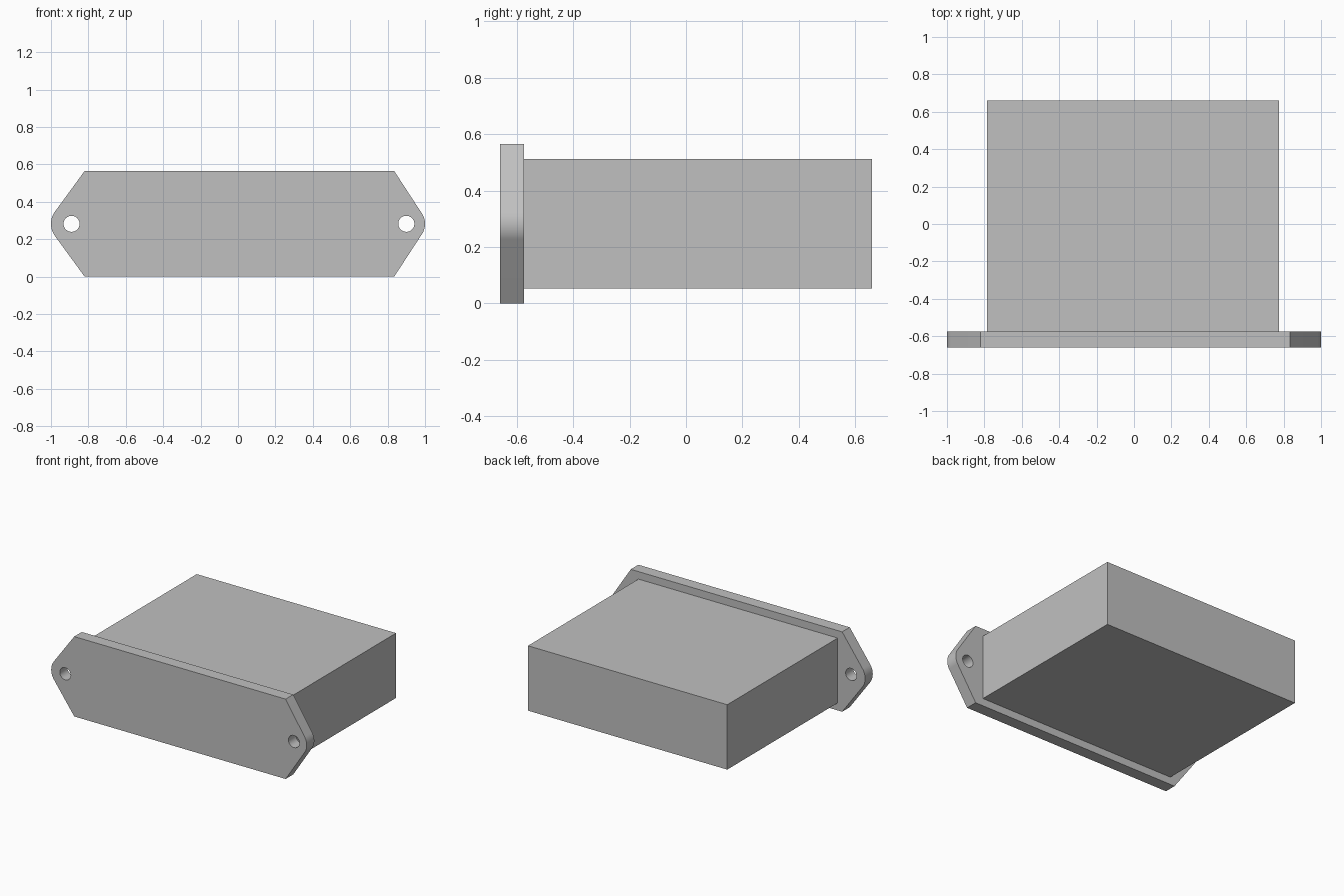
import bpy, bmesh, math

cube = bpy.data.objects.get("Cube")
if cube:
    bpy.data.objects.remove(cube, do_unlink=True)

GREY = (0.53, 0.53, 0.53, 1.0)
PLATE_FRONT, PLATE_BACK, BODY_BACK = -0.66, -0.575, 0.66
HEIGHT = 0.565
MID = HEIGHT / 2

mat = bpy.data.materials.new("plain grey")
mat.use_nodes = True
mat.diffuse_color = GREY
mat.node_tree.nodes["Principled BSDF"].inputs["Base Color"].default_value = GREY


def prism(name, outline, y0, y1):
    """Extrude an x-z outline along y into a closed solid."""
    bm = bmesh.new()
    face = bm.faces.new([bm.verts.new((x, y0, z)) for x, z in outline])
    result = bmesh.ops.extrude_face_region(bm, geom=[face])
    moved = [v for v in result["geom"] if isinstance(v, bmesh.types.BMVert)]
    bmesh.ops.translate(bm, verts=moved, vec=(0, y1 - y0, 0))
    bmesh.ops.recalc_face_normals(bm, faces=bm.faces)
    mesh = bpy.data.meshes.new(name)
    bm.to_mesh(mesh)
    bm.free()
    mesh.materials.append(mat)
    obj = bpy.data.objects.new(name, mesh)
    bpy.context.collection.objects.link(obj)
    return obj


def select_only(obj):
    bpy.ops.object.select_all(action="DESELECT")
    obj.select_set(True)
    bpy.context.view_layer.objects.active = obj


def ear(side, corner, centre, radius, steps=20):
    """One plate end, top to bottom: corner, tangent rounded tip, corner."""
    dx, dz = corner - centre, MID
    angle = math.atan2(dz, dx) - math.acos(radius / math.hypot(dx, dz))
    arc = [angle * (1 - 2 * i / steps) for i in range(steps + 1)]
    tip = [(centre + radius * math.cos(a), MID + radius * math.sin(a)) for a in arc]
    return [(side * x, z) for x, z in [(corner, HEIGHT)] + tip + [(corner, 0)]]


# Mounting plate with rounded ears
right_end = ear(1, 0.835, 0.90, 0.10)
left_end = ear(-1, 0.82, 0.89, 0.11)
plate = prism("mounting_plate", right_end + left_end[::-1], PLATE_FRONT, PLATE_BACK)

# Screw holes through the ears
for hole_x in (-0.89, 0.90):
    circle = [(hole_x + 0.043 * math.cos(i * math.tau / 32),
               MID + 0.043 * math.sin(i * math.tau / 32)) for i in range(32)]
    cutter = prism("hole_cutter", circle, PLATE_FRONT - 0.1, PLATE_BACK + 0.1)
    cutter.hide_render = True
    cut = plate.modifiers.new("screw hole", "BOOLEAN")
    cut.operation = "DIFFERENCE"
    cut.solver = "EXACT"
    cut.object = cutter
    select_only(plate)
    bpy.ops.object.modifier_apply(modifier=cut.name)
    bpy.data.objects.remove(cutter, do_unlink=True)

select_only(plate)
bpy.ops.object.shade_smooth_by_angle(angle=math.radians(25))

# Rectangular body behind the plate
left, right, low, high = -0.785, 0.775, 0.053, 0.512
prism("body", [(left, low), (right, low), (right, high), (left, high)],
      PLATE_BACK, BODY_BACK)
